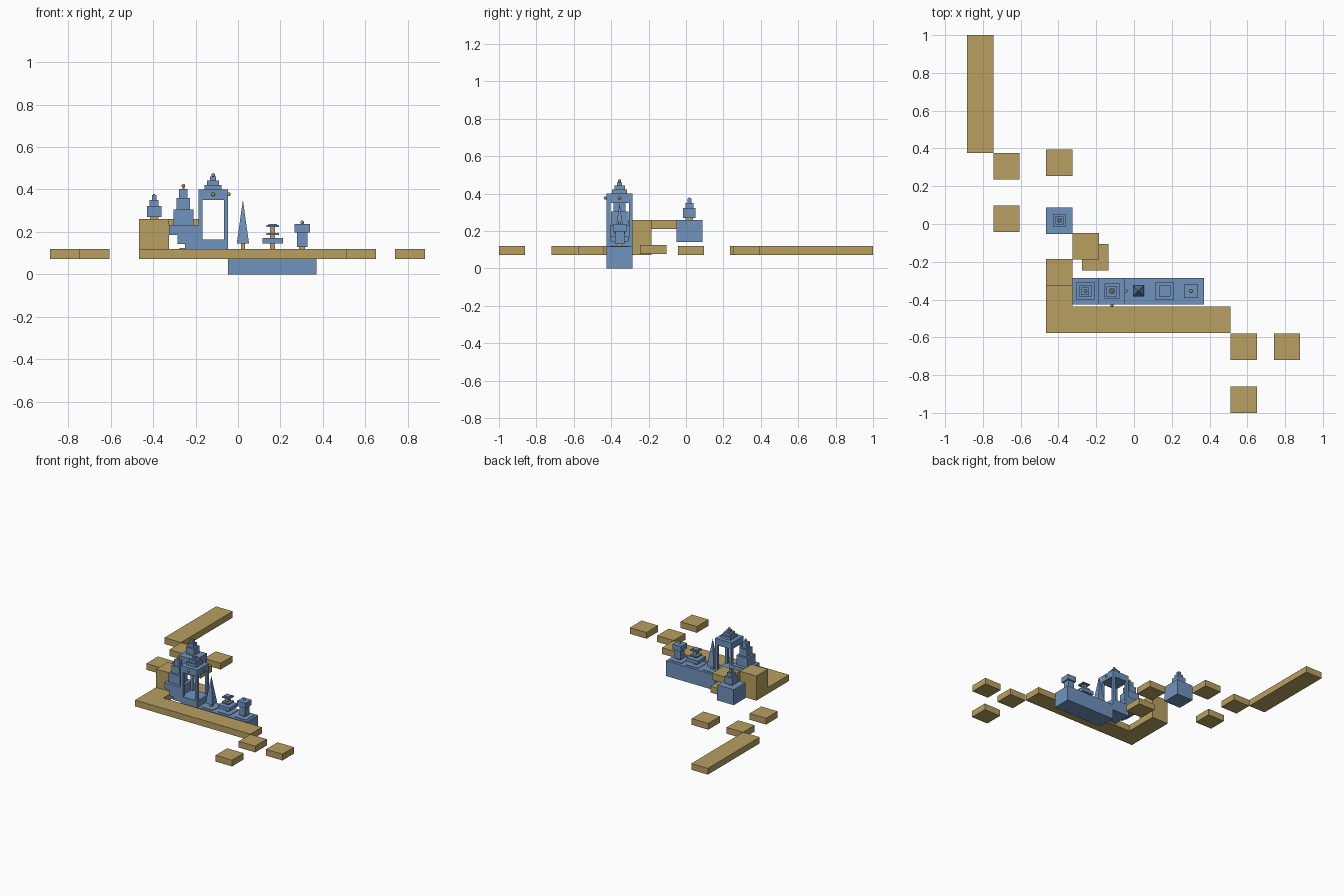
import bpy
import bmesh
from mathutils import Matrix

default = bpy.data.objects.get("Cube")
if default:
    bpy.data.objects.remove(default, do_unlink=True)


def material(name, rgb):
    m = bpy.data.materials.new(name)
    m.use_nodes = True
    m.diffuse_color = (*rgb, 1)
    m.node_tree.nodes["Principled BSDF"].inputs["Base Color"].default_value = (*rgb, 1)
    return m


SAND = material("sand", (0.48, 0.35, 0.12))
BLUE = material("slate blue", (0.16, 0.29, 0.51))
TILE = 0.14
ROW_Y = -0.355


def finish(name, bm, mat):
    mesh = bpy.data.meshes.new(name)
    bm.to_mesh(mesh)
    bm.free()
    mesh.materials.append(mat)
    obj = bpy.data.objects.new(name, mesh)
    bpy.context.scene.collection.objects.link(obj)
    return obj


def box(name, x0, x1, y0, y1, z0, z1, mat):
    bm = bmesh.new()
    mid = Matrix.Translation(((x0 + x1) / 2, (y0 + y1) / 2, (z0 + z1) / 2))
    size = Matrix.Diagonal((x1 - x0, y1 - y0, z1 - z0, 1))
    bmesh.ops.create_cube(bm, size=1, matrix=mid @ size)
    return finish(name, bm, mat)


def block(name, x, y, half, z0, z1, mat=BLUE):
    return box(name, x - half, x + half, y - half, y + half, z0, z1, mat)


def tiers(name, x, y, z, steps):
    """Stack square blocks upwards; each step is (half width, top height)."""
    for half, top in steps:
        block(name, x, y, half, z, top)
        z = top


def bead(name, x, y, z, r=0.009):
    bm = bmesh.new()
    bmesh.ops.create_uvsphere(bm, u_segments=10, v_segments=6, radius=r,
                              matrix=Matrix.Translation((x, y, z)))
    finish(name, bm, SAND)


# Floating path slabs, given by their low corner
for x, y in [(-0.745, 0.235), (-0.745, -0.043), (-0.465, 0.255),
             (0.51, -0.72), (0.74, -0.72), (0.51, -1.0)]:
    box("floating_slab", x, x + TILE, y, y + TILE, 0.072, 0.12, SAND)
box("long_slab", -0.885, -0.745, 0.375, 1.0, 0.072, 0.12, SAND)
box("low_slab", -0.275, -0.135, -0.245, -0.105, 0.077, 0.125, SAND)
box("high_slab", -0.325, -0.185, -0.187, -0.047, 0.21, 0.26, SAND)

# Corner path and its tall block
box("front_path", -0.465, 0.51, -0.578, -0.438, 0.072, 0.12, SAND)
box("side_path", -0.465, -0.325, -0.438, -0.325, 0.072, 0.12, SAND)
box("tall_block", -0.465, -0.325, -0.325, -0.185, 0.072, 0.26, SAND)

# Blue plinth with a stepped underside
y0, y1 = ROW_Y - TILE / 2, ROW_Y + TILE / 2
box("plinth", -0.047, 0.37, y0, y1, 0, 0.116, BLUE)
box("gate_floor", -0.187, -0.047, y0, y1, 0.075, 0.165, BLUE)
for x, z0, z1 in [(-0.325, 0.186, 0.233), (-0.285, 0.144, 0.186), (-0.25, 0.12, 0.144)]:
    box("corbel_step", x, -0.187, y0, y1, z0, z1, BLUE)
for x in (0.023, 0.163, 0.302):
    block("plinth_plate", x, ROW_Y, 0.05, 0.116, 0.12)

# Stepped tower
tiers("stepped_tower", -0.257, ROW_Y, 0.233,
      [(0.047, 0.305), (0.032, 0.36), (0.02, 0.402)])
block("tower_pin", -0.257, ROW_Y, 0.004, 0.402, 0.416, SAND)
bead("tower_bead", -0.257, ROW_Y, 0.418)

# Open gate on four pillars with a stepped roof
GATE_X = -0.117
for sx in (-1, 1):
    for sy in (-1, 1):
        block("gate_pillar", GATE_X + sx * 0.06, ROW_Y + sy * 0.06, 0.01, 0.165, 0.35)
block("gate_lintel", GATE_X, ROW_Y, TILE / 2, 0.35, 0.4)
tiers("gate_roof", GATE_X, ROW_Y, 0.4, [(0.04, 0.422), (0.028, 0.443), (0.014, 0.46)])
bead("gate_roof_bead", GATE_X, ROW_Y, 0.468)
bead("gate_front_bead", GATE_X, y0 - 0.006, 0.377)
bead("gate_side_bead", GATE_X + 0.074, ROW_Y, 0.377)

# Slender spire
SPIRE_X = 0.023
block("spire_foot", SPIRE_X, ROW_Y, 0.01, 0.12, 0.145, SAND)
bm = bmesh.new()
bmesh.ops.create_cone(bm, cap_ends=True, segments=4, radius1=0.029 * 2 ** 0.5, radius2=0,
                      depth=0.205, matrix=Matrix.Translation((SPIRE_X, ROW_Y, 0.2475))
                      @ Matrix.Rotation(0.785398, 4, "Z"))
finish("spire", bm, BLUE)

# Layered figure
block("layered_foot", 0.163, ROW_Y, 0.012, 0.12, 0.145, SAND)
tiers("layered_body", 0.163, ROW_Y, 0.145, [(0.048, 0.172)])
block("layered_neck", 0.163, ROW_Y, 0.012, 0.172, 0.226, SAND)
block("layered_collar", 0.163, ROW_Y, 0.03, 0.185, 0.195)
tiers("layered_cap", 0.163, ROW_Y, 0.224, [(0.03, 0.232), (0.02, 0.238)])

# Square-headed figure
block("figure_foot", 0.302, ROW_Y, 0.014, 0.12, 0.13, SAND)
tiers("figure_body", 0.302, ROW_Y, 0.13, [(0.025, 0.198), (0.036, 0.238)])
bead("figure_bead", 0.302, ROW_Y, 0.245)

# Separate cube with a small stepped figure
CX, CY = -0.395, 0.018
block("pedestal_cube", CX, CY, TILE / 2, 0.142, 0.26)
block("pedestal_figure_foot", CX, CY, 0.02, 0.26, 0.27, SAND)
tiers("pedestal_figure", CX, CY, 0.27, [(0.034, 0.322), (0.021, 0.35), (0.011, 0.374)])
bead("pedestal_figure_bead", CX, CY, 0.374, 0.006)
